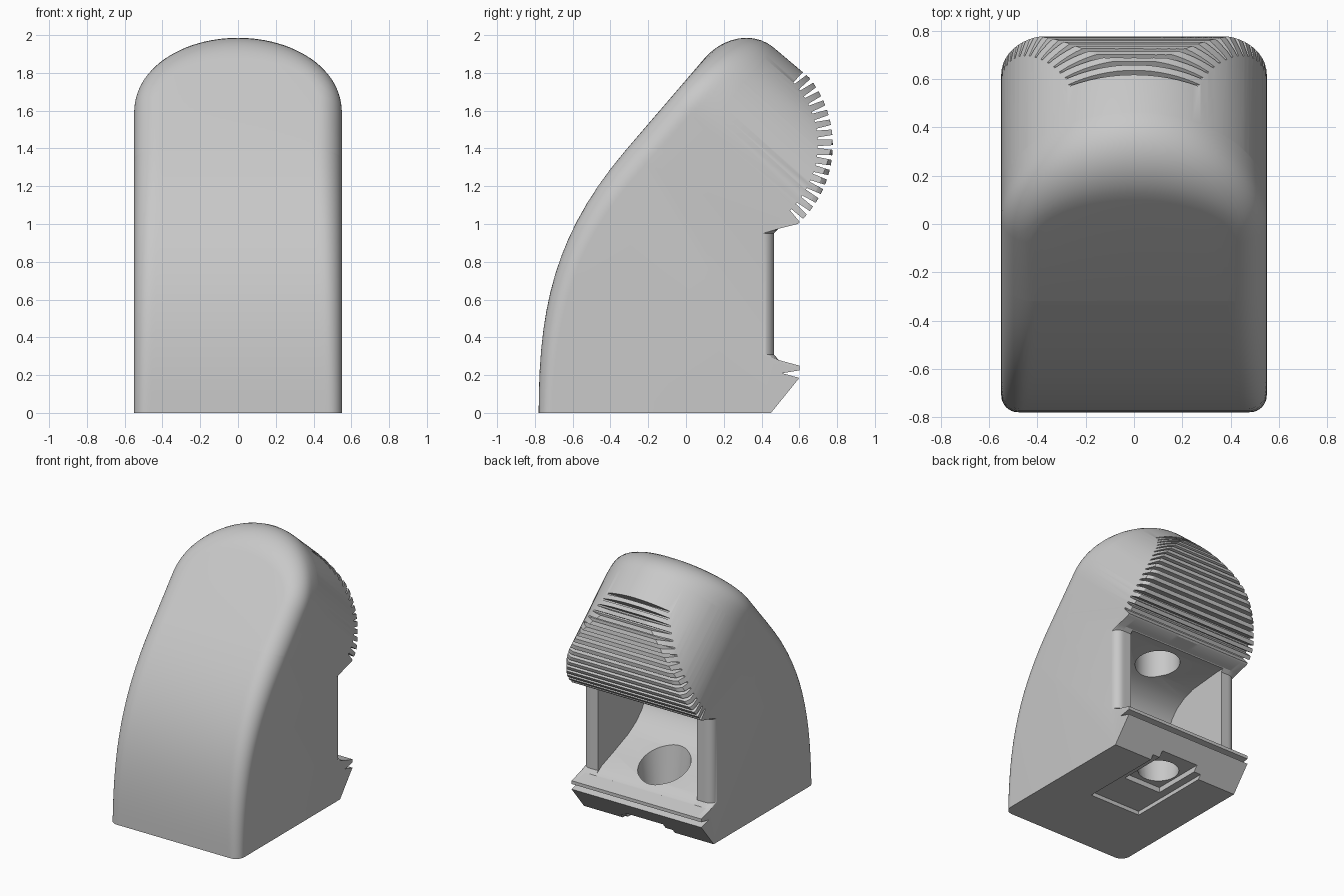
import bpy, bmesh, math
from mathutils import Vector

if "Cube" in bpy.data.objects:
    bpy.data.objects.remove(bpy.data.objects["Cube"])

W = 0.55                                   # half width
U, N = Vector((0.649, 0.760)), Vector((0.760, -0.649))   # slope axes in the (y, z) plane
SPRING, FRONT = 1.223, -1.145              # arch spring line, slanted front plane
C, R = Vector((0.21, 1.42)), 0.567         # circle of the ribbed back

grey = bpy.data.materials.new("light grey plastic")
grey.diffuse_color = (0.58, 0.58, 0.58, 1)
grey.use_nodes = True
grey.node_tree.nodes["Principled BSDF"].inputs["Base Color"].default_value = grey.diffuse_color


def rounding(edge, r):
    """Inset of a quarter round of radius r, at distance 'edge' from the side."""
    if edge >= r:
        return 0.0
    return r * (1 - math.sqrt(max(0, 1 - (1 - edge / r) ** 2)))


def make(name, bm):
    bmesh.ops.recalc_face_normals(bm, faces=bm.faces)
    me = bpy.data.meshes.new(name)
    bm.to_mesh(me)
    bm.free()
    me.materials.append(grey)
    ob = bpy.data.objects.new(name, me)
    bpy.context.collection.objects.link(ob)
    return ob


def loft(bm, rings):
    """Skin rings of equal length and close both ends."""
    vs = [[bm.verts.new(p) for p in ring] for ring in rings]
    for a, b in zip(vs, vs[1:]):
        for i in range(len(a)):
            j = (i + 1) % len(a)
            bm.faces.new((a[i], a[j], b[j], b[i]))
    bm.faces.new(vs[0])
    bm.faces.new(vs[-1][::-1])


def slab(bm, pts, w):
    loft(bm, [[(x, p[0], p[1]) for p in pts] for x in (-w, w)])


def cutter(name, shapes):
    """Helper solid from (side profile, half width) pairs."""
    bm = bmesh.new()
    for pts, w in shapes:
        slab(bm, pts, w)
    ob = make(name, bm)
    ob.hide_render = True
    return ob


def cone(name, y, z0, z1, r0, r1):
    bm = bmesh.new()
    loft(bm, [[(r * math.cos(k * math.pi / 24), y + r * math.sin(k * math.pi / 24), z)
               for k in range(48)] for z, r in ((z0, r0), (z1, r1))])
    ob = make(name, bm)
    ob.hide_render = True
    return ob


def boolean(ob, tool, op='DIFFERENCE', keep=False):
    m = ob.modifiers.new("cut", 'BOOLEAN')
    m.operation, m.object, m.solver = op, tool, 'EXACT'
    bpy.context.view_layer.objects.active = ob
    bpy.ops.object.modifier_apply(modifier=m.name)
    if not keep:
        bpy.data.objects.remove(tool)


def section(x):
    """Side outline of the housing at a given x."""
    e = max(0.0, W - abs(x))
    pts = []
    # curved front, rounded towards the sides
    b = [Vector(p) for p in ((-.78, 0), (-.78, .55), (-.70, .943), (-.32, 1.39))]
    for k in range(15):
        t = k / 14
        s = 1 - t
        p = b[0]*s**3 + b[1]*3*s*s*t + b[2]*3*s*t*t + b[3]*t**3
        d = ((b[1]-b[0])*s*s + (b[2]-b[1])*2*s*t + (b[3]-b[2])*t*t).normalized()
        pts.append(p + Vector((d.y, -d.x)) * rounding(e, .07 + .06 * t))
    # arched top with a soft front edge
    g = rounding(e, .13)
    for k in range(11):
        d = g + (.24 - g) * (1 - math.cos(k * math.pi / 20))
        ax, ay = W - rounding(d, .13), W - .28 / .24 * rounding(d, .24)
        top = SPRING + ay * math.sqrt(max(0, 1 - (x / ax) ** 2))
        pts.append(U * top + N * (FRONT + d))
    # round back
    top = SPRING + math.sqrt(max(0, W * W - x * x))
    n = C.dot(N) + math.sqrt(max(0, R * R - (top - C.dot(U)) ** 2))
    v = U * top + N * n - C
    a0, a1 = math.atan2(v.y, v.x), math.radians(-47.8)
    limit = .78 - .16 / .2 * rounding(e, .2)
    for k in range(25):
        a = a0 + (a1 - a0) * k / 24
        p = C + Vector((math.cos(a), math.sin(a))) * R
        pts.append(Vector((min(p.x, limit), p.y)))
    # pillar line, lip and foot
    back = .465 - rounding(e, .06)
    pts += [Vector(p) for p in ((.49, .975), (back, .95), (back, .31), (.49, .28), (.6, .25),
                                (.6, .225), (.51, .21), (.6, .185), (.45, 0))]
    return [(x, p.x, p.y) for p in pts]


# Housing and cap start from the same skin
parts = []
for name in ("housing", "cap"):
    bm = bmesh.new()
    loft(bm, [section(W * math.sin(math.pi * (k / 48 - .5))) for k in range(49)])
    parts.append(make(name, bm))
housing, cap = parts

# Split along the cap seam
seam = cutter("seam_cutter", [([(-.6, 1.5), (-.32, 1.39), (-.22, 1.35), (-.14, 1.287),
                                (-.10, 1.275), (-.06, 1.30), (.46, 1.94), (.6, 2.112),
                                (.3, 2.5), (-.6, 2.5)], .7)])
boolean(cap, seam, 'INTERSECT', keep=True)
boolean(housing, seam)

# Open bay at the back
boolean(housing, cutter("bay_cutter", [([(.7, .26), (.49, .285), (.42, .33), (.28, .38), (.1, .45),
    (.0, .51), (-.07, .58), (-.11, .66), (-.11, .73), (-.08, .80), (-.03, .86), (.05, .91),
    (.15, .945), (.42, .97), (.62, .97)], .42)]))

# Round holes in the ceiling and the floor of the bay
boolean(housing, cone("ceiling_hole", .26, .7, 1.2, .16, .16))
boolean(housing, cone("floor_hole", .27, -.05, .5, .13, .20))

# Stepped recess under the base
for name, y, z, w in (("base_recess", -.21, .03, .22), ("base_channel", .09, .07, .16)):
    boolean(housing, cutter(name, [([(y, -.1), (.8, -.1), (.8, z), (y, z)], w)]))

# Cooling slits around the round back
slits = []
for k in range(17):
    a = math.radians(42 - 87 * k / 16)
    d = Vector((math.cos(a), math.sin(a)))
    s = Vector((-d.y, d.x))
    slits.append(([C + d * .487 + s * .005, C + d * .65 + s * .020,
                   C + d * .65 - s * .020, C + d * .487 - s * .005], .7))
boolean(housing, cutter("slit_cutter", slits))

# Smooth shading with sharp edges kept
for ob in parts:
    bpy.ops.object.select_all(action='DESELECT')
    ob.select_set(True)
    bpy.context.view_layer.objects.active = ob
    bpy.ops.object.shade_smooth_by_angle(angle=math.radians(30))
